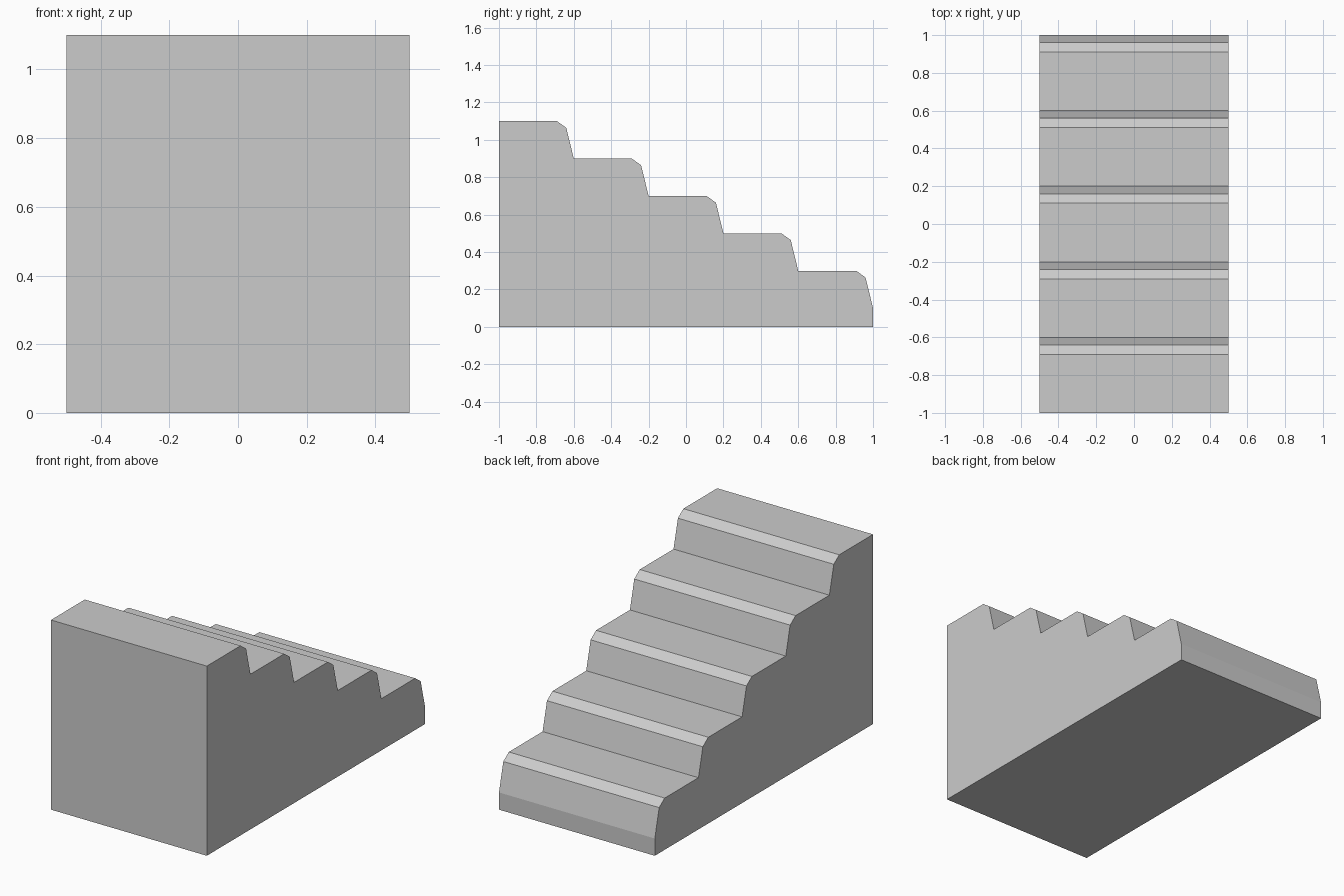
import bpy
import bmesh

cube = bpy.data.objects.get("Cube")
if cube:
    bpy.data.objects.remove(cube, do_unlink=True)

HALF_WIDTH = 0.5
STEPS = 5
GOING = 0.4
RISE = 0.2

# Plain grey stone
stone = bpy.data.materials.new("grey_stone")
stone.use_nodes = True
colour = (0.6, 0.6, 0.6, 1)
stone.diffuse_color = colour
stone.node_tree.nodes["Principled BSDF"].inputs["Base Color"].default_value = colour

# Side profile (y, z): tall end, then each chamfered nosing and sloped riser
profile = [(-1, 0), (-1, 1.1)]
for i in range(STEPS):
    y = -0.6 + i * GOING
    z = 1.1 - i * RISE
    profile += [(y - 0.09, z), (y - 0.04, z - 0.036), (y, z - RISE)]
profile.append((1, 0))

# Extrude the profile across the width
bm = bmesh.new()
side = bm.faces.new([bm.verts.new((-HALF_WIDTH, y, z)) for y, z in profile])
extruded = bmesh.ops.extrude_face_region(bm, geom=[side], use_keep_orig=True)
verts = [v for v in extruded["geom"] if isinstance(v, bmesh.types.BMVert)]
bmesh.ops.translate(bm, verts=verts, vec=(2 * HALF_WIDTH, 0, 0))
bmesh.ops.recalc_face_normals(bm, faces=bm.faces)

mesh = bpy.data.meshes.new("staircase")
bm.to_mesh(mesh)
bm.free()
mesh.materials.append(stone)
staircase = bpy.data.objects.new("staircase", mesh)
bpy.context.collection.objects.link(staircase)
